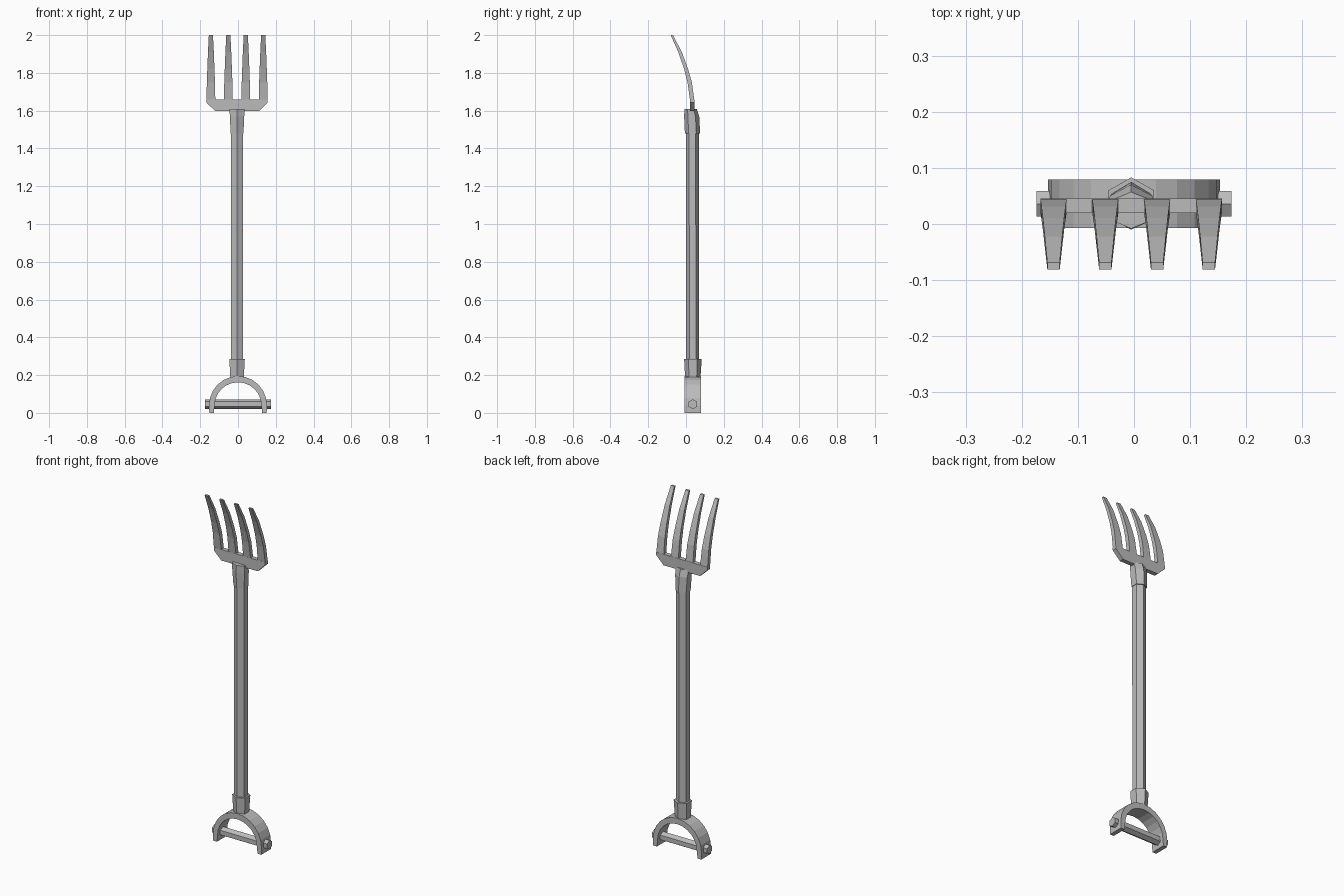
import bpy, bmesh, math

cube = bpy.data.objects.get("Cube")
if cube:
    bpy.data.objects.remove(cube, do_unlink=True)

steel = bpy.data.materials.new("plain_grey")
steel.use_nodes = True
GREY = (0.5, 0.5, 0.5, 1)
steel.diffuse_color = GREY
steel.node_tree.nodes["Principled BSDF"].inputs["Base Color"].default_value = GREY

CX, CY = -0.005, 0.036    # axis of the shaft


def loft(name, rings):
    """Join equal-length rings of points with quads and cap both ends."""
    bm = bmesh.new()
    loops = [[bm.verts.new(p) for p in ring] for ring in rings]
    n = len(loops[0])
    for a, b in zip(loops, loops[1:]):
        for i in range(n):
            j = (i + 1) % n
            bm.faces.new((a[i], a[j], b[j], b[i]))
    bm.faces.new(loops[0])
    bm.faces.new(loops[-1])
    bmesh.ops.recalc_face_normals(bm, faces=bm.faces)
    mesh = bpy.data.meshes.new(name)
    bm.to_mesh(mesh)
    bm.free()
    mesh.materials.append(steel)
    obj = bpy.data.objects.new(name, mesh)
    bpy.context.collection.objects.link(obj)
    return obj


def hexagon(z, half_width, front, back):
    """Horizontal hexagon with corners at the front and back."""
    mid, depth = (front + back) / 2, (back - front) / 2
    angles = [math.radians(90 + 60 * i) for i in range(6)]
    return [(CX + half_width * math.cos(a) / math.cos(math.pi / 6),
             mid + depth * math.sin(a), z) for a in angles]


# Shaft with its lower collar and upper socket
loft("shaft", [hexagon(0.2, 0.031, 0, 0.07), hexagon(1.55, 0.031, 0, 0.068)])
loft("collar", [hexagon(0.175, 0.035, -0.004, 0.076), hexagon(0.285, 0.041, -0.01, 0.083)])
loft("socket", [hexagon(1.48, 0.034, -0.006, 0.075),
                hexagon(1.57, 0.038, -0.01, 0.07),
                hexagon(1.61, 0.04, -0.008, 0.057)])

# Arched grip frame, open at the bottom
frame = []
STEPS = 12
arc = [math.pi * i / STEPS for i in range(STEPS + 1)]
sections = [(0.152, 0, 0.128, 0)]
sections += [(0.153 * math.cos(a), 0.04 + 0.155 * math.sin(a),
              0.124 * math.cos(a), 0.04 + 0.122 * math.sin(a)) for a in arc]
sections.append((-0.152, 0, -0.128, 0))
for ox, oz, ix, iz in sections:
    frame.append([(ox, -0.007, oz), (ox, 0.079, oz), (ix, 0.079, iz), (ix, -0.007, iz)])
loft("grip_frame", frame)

# Hexagonal crossbar through the frame
bar = [[(x, CY + 0.026 * math.sin(math.pi * i / 3), 0.046 + 0.026 * math.cos(math.pi * i / 3))
        for i in range(6)] for x in (-0.174, 0.174)]
loft("grip_bar", bar)

# Fork head with cut lower corners
outline = [(-0.115, 1.597), (0.115, 1.597), (0.162, 1.643),
           (0.162, 1.66), (-0.162, 1.66), (-0.162, 1.643)]
loft("fork_head", [[(CX + x, y, z) for x, z in outline] for y in (0.02, 0.045)])

# Four curved, tapering tines: height, front, back, half width
curve = [(1.65, 0.022, 0.045, 0.0235), (1.75, 0.008, 0.031, 0.0215),
         (1.82, -0.01, 0.011, 0.019), (1.91, -0.041, -0.022, 0.0155),
         (2.0, -0.081, -0.069, 0.011)]
for n in range(4):
    x = CX + (n - 1.5) * 0.0923
    loft(f"tine_{n + 1}", [[(x - w, f, z), (x + w, f, z), (x + w, b, z), (x - w, b, z)]
                           for z, f, b, w in curve])
